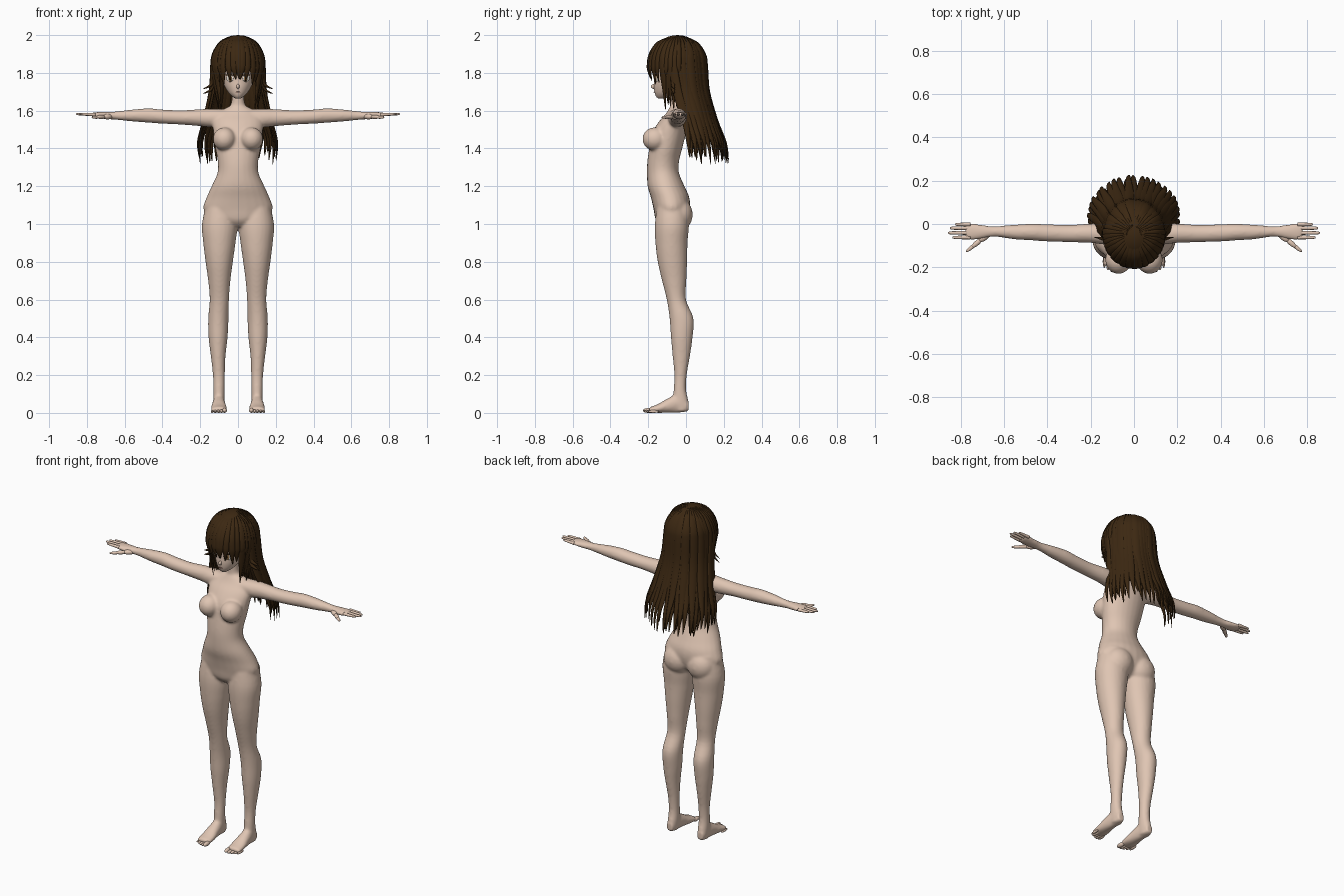
import bpy, bmesh, math, random
from mathutils import Vector, Matrix

random.seed(4)
if "Cube" in bpy.data.objects:
    bpy.data.objects.remove(bpy.data.objects["Cube"])


def material(name, rgb):
    m = bpy.data.materials.new(name)
    m.use_nodes = True
    m.diffuse_color = (*rgb, 1)
    m.node_tree.nodes["Principled BSDF"].inputs["Base Color"].default_value = (*rgb, 1)
    return m


SKIN = material("skin", (0.74, 0.56, 0.45))
HAIR = material("dark brown hair", (0.045, 0.021, 0.006))
WHITE = material("eye white", (0.8, 0.78, 0.74))
IRIS = material("amber iris", (0.3, 0.17, 0.07))
LIP = material("lip", (0.4, 0.2, 0.16))


def finish(bm, name, mat):
    bmesh.ops.recalc_face_normals(bm, faces=bm.faces)
    for f in bm.faces:
        f.smooth = True
    me = bpy.data.meshes.new(name)
    bm.to_mesh(me)
    bm.free()
    me.materials.append(mat)
    ob = bpy.data.objects.new(name, me)
    bpy.context.collection.objects.link(ob)
    return ob


def spline(rows, steps=4):
    """Smooth in-between rows through the given ones."""
    out = []
    for i in range(len(rows) - 1):
        a, b = rows[max(i - 1, 0)], rows[i]
        c, d = rows[i + 1], rows[min(i + 2, len(rows) - 1)]
        for s in range(steps):
            t = s / steps
            out.append([q + 0.5 * t * (r - p + t * (2*p - 5*q + 4*r - u + t * (3*(q - r) + u - p)))
                        for p, q, r, u in zip(a, b, c, d)])
    return out + [list(rows[-1])]


def skin_rings(bm, rings):
    loops = [[bm.verts.new(p) for p in ring] for ring in rings]
    n = len(loops[0])
    for a, b in zip(loops, loops[1:]):
        for i in range(n):
            bm.faces.new((a[i], a[(i + 1) % n], b[(i + 1) % n], b[i]))
    bm.faces.new(loops[0])
    bm.faces.new(loops[-1])


def loft(bm, axis, rows, side=1, n=24):
    """Rows: position on axis, then low and high limits on the other two axes."""
    rings = []
    for pos, a0, a1, b0, b1 in spline(rows):
        ring = []
        for k in range(n):
            t = math.tau * k / n
            p = [(a0 + a1) / 2 + (a1 - a0) / 2 * math.cos(t),
                 (b0 + b1) / 2 + (b1 - b0) / 2 * math.sin(t)]
            p.insert(axis, pos)
            ring.append((p[0] * side, p[1], p[2]))
        rings.append(ring)
    skin_rings(bm, rings)


def ball(bm, centre, radii, yaw=0, seg=24):
    m = Matrix.Translation(centre) @ Matrix.Rotation(yaw, 4, 'Z') @ Matrix.Diagonal((*radii, 1))
    return bmesh.ops.create_uvsphere(bm, u_segments=seg, v_segments=seg // 2, radius=1, matrix=m)


def lock(bm, pts, width, thick, start=0.5, tip=0.08, n=8):
    """Tapered flat tube; its flat side faces away from the head's axis."""
    pts = [Vector(p) for p in spline(pts)]
    rings = []
    for i, p in enumerate(pts):
        s = i / (len(pts) - 1)
        t = (pts[min(i + 1, len(pts) - 1)] - pts[max(i - 1, 0)]).normalized()
        across = t.cross(Vector((p.x, p.y + 0.02, 0.01))).normalized()
        out = across.cross(t)
        k = min(1, start + 2 * s, tip + (1 - s) * 2.6)
        rings.append([p + across * width * k * math.cos(math.tau * j / n)
                      + out * thick * k * math.sin(math.tau * j / n) for j in range(n)])
    skin_rings(bm, rings)


# Body: torso, limbs and feet fused into one smooth surface
bm = bmesh.new()
torso = [(z, -r, r, f, b) for z, r, f, b in [
    (.985, .05, -.13, -.04), (1.02, .14, -.16, 0), (1.08, .183, -.172, .02),
    (1.14, .167, -.186, .018), (1.2, .14, -.203, -.008), (1.27, .109, -.207, -.037),
    (1.33, .107, -.205, -.037), (1.4, .12, -.195, -.02), (1.48, .13, -.18, 0),
    (1.54, .135, -.145, .006), (1.58, .12, -.11, .002), (1.612, .07, -.09, -.012),
    (1.635, .037, -.082, -.015), (1.72, .034, -.085, -.015)]]
loft(bm, 2, torso)
leg = [(1.12, .03, .165, -.15, 0), (1, .004, .191, -.165, .015), (.9, .013, .184, -.162, .008),
       (.8, .027, .172, -.15, .006), (.7, .04, .158, -.127, .002), (.6, .048, .15, -.102, 0),
       (.5, .05, .158, -.087, .04), (.4, .055, .156, -.08, .035), (.3, .066, .144, -.071, .021),
       (.2, .07, .133, -.062, .004), (.12, .071, .131, -.066, .001), (.06, .071, .131, -.07, .014),
       (.008, .075, .128, -.06, .013)]
foot = [(.014, .08, .125, .008, .06), (-.04, .072, .131, 0, .1), (-.1, .064, .139, 0, .075),
        (-.15, .057, .144, 0, .046), (-.195, .06, .143, .002, .03)]
arm = [(.07, -.1, 0, 1.53, 1.608), (.14, -.095, .002, 1.513, 1.61), (.2, -.087, .002, 1.518, 1.608),
       (.3, -.084, -.004, 1.526, 1.602), (.4, -.081, -.001, 1.531, 1.606),
       (.47, -.076, .001, 1.536, 1.612), (.55, -.071, -.003, 1.542, 1.607),
       (.62, -.061, -.009, 1.549, 1.599), (.66, -.06, -.01, 1.553, 1.595),
       (.71, -.07, -.002, 1.556, 1.594), (.75, -.074, .003, 1.562, 1.592),
       (.78, -.068, .0, 1.57, 1.588)]
for side in (1, -1):
    loft(bm, 2, leg, side)
    loft(bm, 1, foot, side)
    loft(bm, 0, arm, side)
    ball(bm, (.072 * side, -.165, 1.45), (.061, .066, .062))
    ball(bm, (.078 * side, -.037, 1.05), (.085, .073, .085))
body = finish(bm, "body", SKIN)
remesh = body.modifiers.new("fuse", 'REMESH')
remesh.mode = 'VOXEL'
remesh.voxel_size = 0.007
remesh.use_smooth_shade = True
relax = body.modifiers.new("relax", 'SMOOTH')
relax.factor, relax.iterations = 0.5, 10

# Fingers, thumbs and toes
bm = bmesh.new()
for side in (1, -1):
    for y, tip in ((-.062, .838), (-.041, .858), (-.019, .85), (-.002, .826)):
        loft(bm, 0, [(.755, y - .009, y + .009, 1.57, 1.589), (tip - .03, y - .008, y + .008, 1.574, 1.588),
                     (tip - .006, y - .006, y + .006, 1.577, 1.587),
                     (tip, y - .002, y + .002, 1.58, 1.584)], side, 10)
    for x, y, z, r in ((.69, -.06, 1.568, .016), (.725, -.088, 1.567, .012), (.75, -.108, 1.565, .009)):
        turn = side * math.radians(-40)
        ball(bm, (x * side, y, z), (.033, r, r * .9), turn, 14)
    for i in range(5):
        size = .013 if i == 0 else .0095 - i * .0005
        ball(bm, ((.071 + i * .0165) * side, -.198 + i * i * .0016, size), (size, .03, size), 0, 12)
finish(bm, "fingers_and_toes", SKIN)

# Head with a small nose
bm = bmesh.new()
loft(bm, 2, [(z, -r, r, f, b) for z, r, f, b in [
    (1.664, .012, -.147, -.115), (1.675, .03, -.158, -.075), (1.695, .05, -.166, -.04),
    (1.725, .069, -.17, .005), (1.76, .082, -.169, .03), (1.82, .098, -.17, .06),
    (1.9, .095, -.16, .06), (1.96, .055, -.11, .02)]], n=32)
ball(bm, (0, -.168, 1.728), (.009, .017, .013))
finish(bm, "head", SKIN)


# Face details: thin domes on the face
def face_plate(name, mat, x, y, z, w, h, yaw=0.0, sides=(1, -1), depth=.004):
    bm = bmesh.new()
    for s in sides:
        ball(bm, (x * s, y, z), (w, depth, h), yaw * s, 16)
    finish(bm, name, mat)


face_plate("eye_whites", WHITE, .043, -.156, 1.77, .021, .018, .5)
face_plate("irises", IRIS, .041, -.159, 1.77, .012, .017, .5)
face_plate("pupils", HAIR, .041, -.162, 1.771, .005, .008, .5, depth=.003)
face_plate("upper_lashes", HAIR, .043, -.159, 1.789, .024, .004, .5)
face_plate("mouth", LIP, 0, -.167, 1.698, .014, .0025, sides=(1,))

# Hair cap, open over the face
bm = bmesh.new()
ball(bm, (0, -.045, 1.84), (.137, .153, .16), seg=40)
low = [v for v in bm.verts if v.co.z < (1.86 if v.co.y < -.09 else 1.79)]
bmesh.ops.delete(bm, geom=low, context='VERTS')
cap = finish(bm, "hair_cap", HAIR)
thick = cap.modifiers.new("thickness", 'SOLIDIFY')
thick.thickness = 0.008

# Hair locks hang along contours given as height, centre y, x radius, y radius
CROWN = [(1.988, -.045, .03, .035), (1.96, -.045, .091, .102),
         (1.9, -.045, .128, .144), (1.84, -.045, .138, .155)]
BACK = CROWN + [(1.7, -.022, .148, .143), (1.55, .02, .18, .145),
                (1.43, .042, .212, .172), (1.34, .05, .208, .178)]
FRINGE = CROWN + [(1.8, -.045, .134, .152), (1.765, -.045, .124, .143)]
TEMPLE = CROWN + [(1.76, -.05, .128, .13), (1.69, -.05, .116, .12), (1.625, -.05, .105, .11)]


def hang(bm, degrees, contour, width, drop=0.0, inset=0.0, sway=0.0):
    pts = []
    for i, (z, cy, rx, ry) in enumerate(contour):
        s = i / (len(contour) - 1)
        a = math.radians(degrees + sway * s * s)
        pts.append(((rx - inset) * math.sin(a), cy + (ry - inset) * math.cos(a), z - drop * s ** 4))
    lock(bm, pts, width, .008)


bm = bmesh.new()
for i in range(23):
    hang(bm, -99 + 9 * i, BACK, .025, random.uniform(-.025, .025), random.uniform(0, .006),
         random.uniform(-3, 3))
for i in range(19):
    hang(bm, -94.5 + 10.5 * i, BACK, .027, random.uniform(-.05, .01), .016, random.uniform(-4, 4))
finish(bm, "back_hair", HAIR)

bm = bmesh.new()
for i in range(13):
    hang(bm, 180 + (i - 6) * 11, FRINGE, .02, random.uniform(-.02, .015) + abs(i - 6) * .005,
         0, random.uniform(-6, 6))
finish(bm, "fringe", HAIR)

bm = bmesh.new()
for side in (1, -1):
    for k in range(5):
        hang(bm, side * (122 - 8 * k), TEMPLE, .02, random.uniform(-.02, .02), .003 * (k % 2))
    # Loose flicks at the cheeks
    for lift in (0, .025):
        lock(bm, [(.125 * side, -.07, 1.82), (.128 * side, -.07, 1.75 + lift),
                  (.145 * side, -.068, 1.71 + lift), (.185 * side, -.06, 1.69 + lift)], .011, .006)
finish(bm, "side_locks", HAIR)
